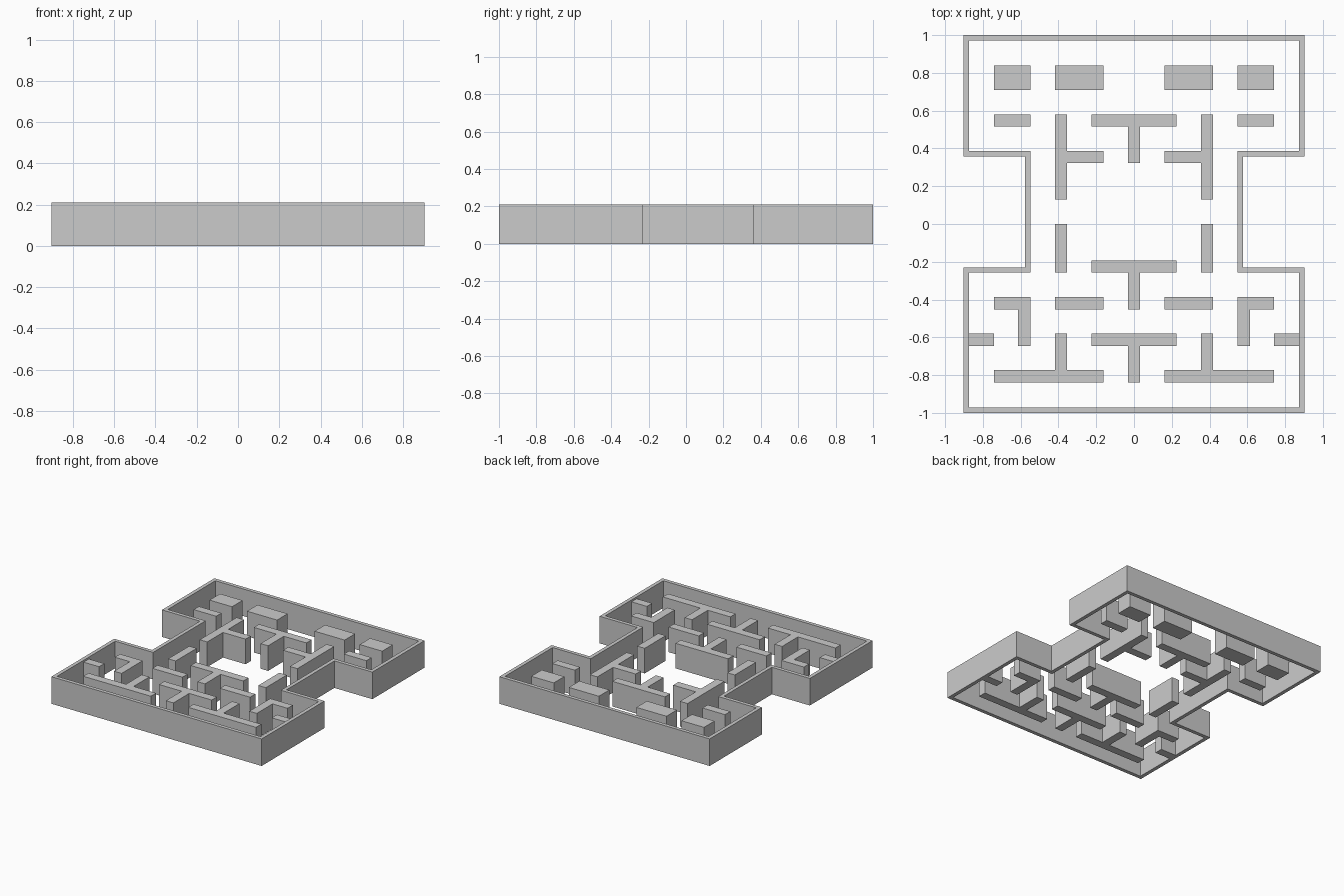
import bpy, bmesh

if "Cube" in bpy.data.objects:
    bpy.data.objects.remove(bpy.data.objects["Cube"])

U = 2 / 31            # one maze grid cell
WALL_H = 0.21         # outer wall height
BLOCK_H = 0.195       # inner block height


def make_object(name, bm):
    bmesh.ops.recalc_face_normals(bm, faces=bm.faces)
    mesh = bpy.data.meshes.new(name)
    bm.to_mesh(mesh)
    bm.free()
    obj = bpy.data.objects.new(name, mesh)
    bpy.context.collection.objects.link(obj)
    return obj


def prism(name, outline, height):
    """Extrude a closed outline given in grid cells."""
    bm = bmesh.new()
    low = bm.faces.new([bm.verts.new((x * U, y * U, 0)) for x, y in outline])
    ext = bmesh.ops.extrude_face_region(bm, geom=[low], use_keep_orig=True)
    top = [v for v in ext["geom"] if isinstance(v, bmesh.types.BMVert)]
    bmesh.ops.translate(bm, verts=top, vec=(0, 0, height))
    return make_object(name, bm)


def box(x0, x1, y0, y1):
    return [(x0, y0), (x1, y0), (x1, y1), (x0, y1)]


def both_sides(name, outline):
    prism(name + "_right", outline, BLOCK_H)
    prism(name + "_left", [(-x, y) for x, y in reversed(outline)], BLOCK_H)


# Outer wall: a ring between two mirrored outlines
def full_loop(half):
    return half + [(-x, y) for x, y in reversed(half)]


outer = full_loop([(14, 15.5), (14, 5.55), (8.95, 5.55),
                   (8.95, -3.55), (14, -3.55), (14, -15.5)])
inner = full_loop([(13.55, 15.05), (13.55, 6), (8.5, 6),
                   (8.5, -4), (13.55, -4), (13.55, -15.05)])
bm = bmesh.new()
loops = [[bm.verts.new((x * U, y * U, z)) for x, y in pts]
         for pts, z in ((outer, 0), (outer, WALL_H), (inner, WALL_H), (inner, 0))]
n = len(outer)
for k in range(4):
    a, b = loops[k], loops[(k + 1) % 4]
    for i in range(n):
        j = (i + 1) % n
        bm.faces.new((a[i], a[j], b[j], b[i]))
make_object("outer_wall", bm)

# Central T-shaped walls: top edge and stem end
for name, top, end in (("upper_tee", 9, 5), ("middle_tee", -3, -7), ("lower_tee", -9, -13)):
    prism(name, [(-3.5, top), (-3.5, top - 1), (-0.5, top - 1), (-0.5, end),
                 (0.5, end), (0.5, top - 1), (3.5, top - 1), (3.5, top)], BLOCK_H)

# Plain rectangular blocks
both_sides("corner_block", box(8.5, 11.5, 11, 13))
both_sides("top_block", box(2.5, 6.5, 11, 13))
both_sides("upper_bar", box(8.5, 11.5, 8, 9))
both_sides("upright_bar", box(5.5, 6.5, -4, 0))
both_sides("lower_bar", box(2.5, 6.5, -7, -6))
both_sides("wall_stub", box(11.5, 13.55, -10, -9))

# Sideways T walls
both_sides("side_tee", [(6.5, 9), (5.5, 9), (5.5, 6), (2.5, 6),
                        (2.5, 5), (5.5, 5), (5.5, 2), (6.5, 2)])
# Corner-shaped walls
both_sides("elbow", [(8.5, -6), (8.5, -10), (9.5, -10),
                     (9.5, -7), (11.5, -7), (11.5, -6)])
# Upside-down T walls along the front
both_sides("front_tee", [(2.5, -13), (11.5, -13), (11.5, -12), (6.5, -12),
                         (6.5, -9), (5.5, -9), (5.5, -12), (2.5, -12)])
